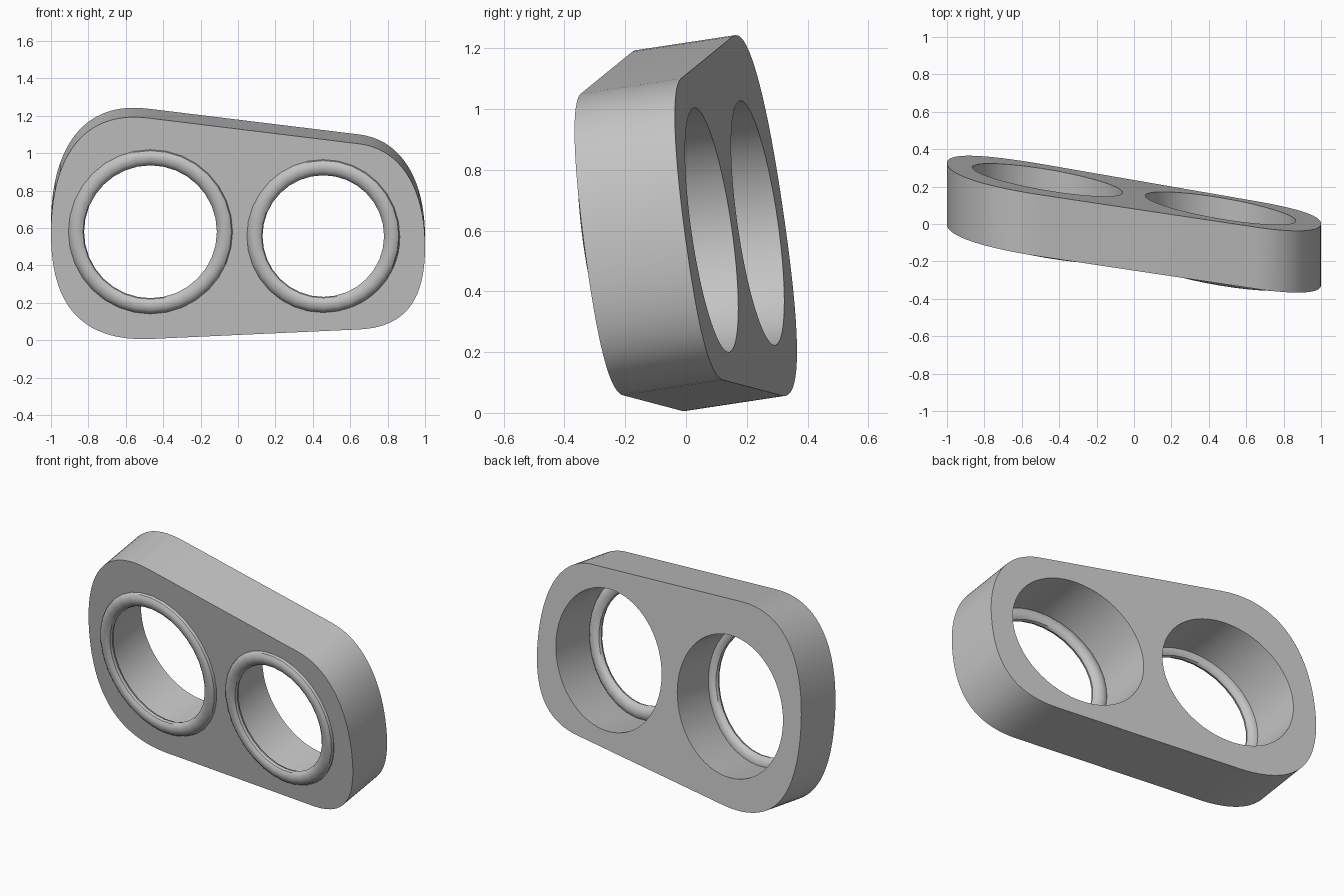
import bpy, bmesh, math
from mathutils import Vector
from mathutils.geometry import interpolate_bezier

cube = bpy.data.objects.get("Cube")
if cube:
    bpy.data.objects.remove(cube, do_unlink=True)

grey = bpy.data.materials.new("plain grey")
grey.use_nodes = True
grey.diffuse_color = (0.55, 0.55, 0.55, 1)
grey.node_tree.nodes["Principled BSDF"].inputs["Base Color"].default_value = grey.diffuse_color

DEPTH = Vector((0, 0.33, 0.05))      # from the front face to the back face


def on_front(x, z):
    """Point on the slanted front face."""
    return Vector((x, -0.091 - 0.167 * x - 0.14 * z, z))


def circle(cx, cz, r, n):
    steps = [2 * math.pi * i / n for i in range(n)]
    return [(cx + r * math.cos(a), cz + r * math.sin(a)) for a in steps]


def finish(name, bm):
    bmesh.ops.recalc_face_normals(bm, faces=bm.faces)
    mesh = bpy.data.meshes.new(name)
    bm.to_mesh(mesh)
    bm.free()
    mesh.materials.append(grey)
    obj = bpy.data.objects.new(name, mesh)
    bpy.context.collection.objects.link(obj)
    bpy.ops.object.select_all(action='DESELECT')
    obj.select_set(True)
    bpy.context.view_layer.objects.active = obj
    bpy.ops.object.shade_smooth_by_angle(angle=math.radians(35))


# Plate outline: four rounded corners joined by straight top and bottom edges
corners = [
    [(0.65, 0.058), (0.9, 0.07), (1, 0.22), (1, 0.5)],
    [(1, 0.5), (1, 0.8), (0.88, 1.02), (0.65, 1.05)],
    [(-0.48, 1.188), (-0.84, 1.235), (-1, 0.96), (-1, 0.57)],
    [(-1, 0.57), (-1, 0.19), (-0.84, -0.025), (-0.42, 0.009)],
]
outline = []
for p in corners:
    for q in interpolate_bezier(*[Vector(c) for c in p], 20):
        if not outline or (q - outline[-1]).length > 1e-4:
            outline.append(q)

# Plate with two round through holes
bm = bmesh.new()
edges = []
for loop in (outline, circle(-0.463, 0.575, 0.402, 64), circle(0.463, 0.552, 0.402, 64)):
    verts = [bm.verts.new((p[0], p[1], 0)) for p in loop]
    edges += [bm.edges.new((v, verts[i - 1])) for i, v in enumerate(verts)]
bmesh.ops.triangle_fill(bm, use_beauty=True, edges=edges, normal=(0, 0, 1))
for v in bm.verts:
    v.co = on_front(v.co.x, v.co.y)
extruded = bmesh.ops.extrude_face_region(bm, geom=bm.faces[:], use_keep_orig=True)
back = [g for g in extruded["geom"] if isinstance(g, bmesh.types.BMVert)]
bmesh.ops.translate(bm, verts=back, vec=DEPTH)
finish("plate", bm)


# Rounded rims lying on the front face
def rim(name, cx, cz, major, minor, bulge, n=32, m=12):
    bm = bmesh.new()
    rings = []
    for k in range(m):
        a = 2 * math.pi * k / m
        lift = Vector((0, -bulge * math.sin(a), 0))
        pts = circle(cx, cz, major + minor * math.cos(a), n)
        rings.append([bm.verts.new(on_front(*p) + lift) for p in pts])
    for k in range(m):
        for i in range(n):
            bm.faces.new((rings[k][i], rings[k][i - 1], rings[k - 1][i - 1], rings[k - 1][i]))
    finish(name, bm)


rim("right_rim", -0.468, 0.58, 0.397, 0.042, 0.032)
rim("left_rim", 0.456, 0.557, 0.367, 0.042, 0.032)
